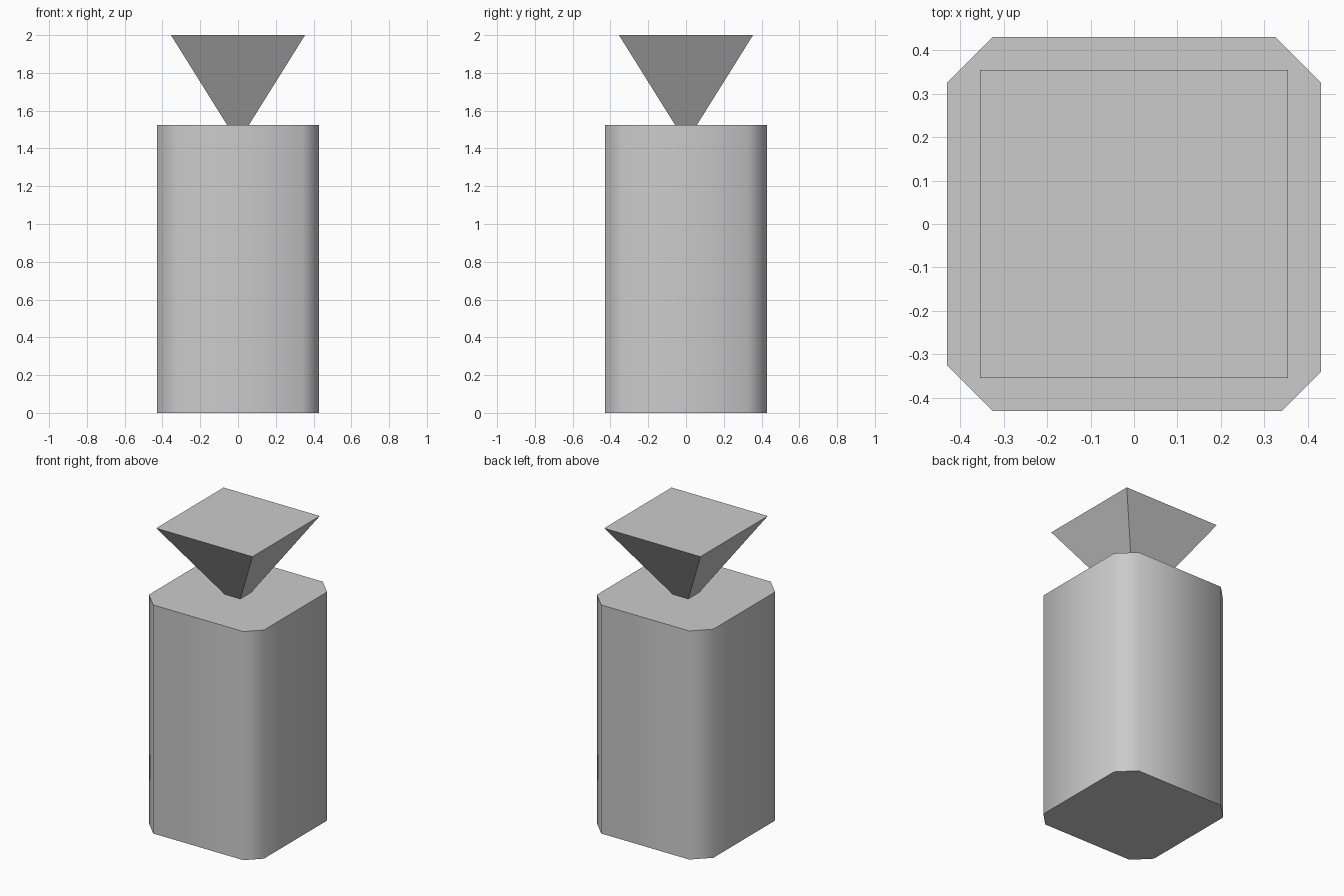
import bpy, bmesh
from math import radians

if "Cube" in bpy.data.objects:
    bpy.data.objects.remove(bpy.data.objects["Cube"])


def loft(name, rings):
    """Join matching rings of points with side faces and cap both ends."""
    bm = bmesh.new()
    loops = [[bm.verts.new(p) for p in ring] for ring in rings]
    for a, b in zip(loops, loops[1:]):
        n = len(a)
        for i in range(n):
            j = (i + 1) % n
            bm.faces.new((a[i], a[j], b[j], b[i]))
    bm.faces.new(loops[0][::-1])
    bm.faces.new(loops[-1])
    bmesh.ops.recalc_face_normals(bm, faces=bm.faces)
    mesh = bpy.data.meshes.new(name)
    bm.to_mesh(mesh)
    bm.free()
    obj = bpy.data.objects.new(name, mesh)
    bpy.context.collection.objects.link(obj)
    return obj


def square(half, z):
    return [(sx * half, sy * half, z) for sx, sy in ((-1, -1), (1, -1), (1, 1), (-1, 1))]


# Bottle body: square with cut corners, smooth around the sides
R, C = 0.43, 0.325
outline = [(-C, -R), (0.34, -R), (R, -0.34), (R, C), (C, R), (-C, R), (-R, C), (-R, -C)]
body = loft("bottle_body", [[(x, y, z) for x, y in outline] for z in (0, 1.525)])
bpy.context.view_layer.objects.active = body
body.select_set(True)
bpy.ops.object.shade_smooth_by_angle(angle=radians(60))

# Stopper: flat-sided inverted pyramid with its tip cut off
loft("stopper", [square(0.058, 1.525), square(0.355, 2.0)])
